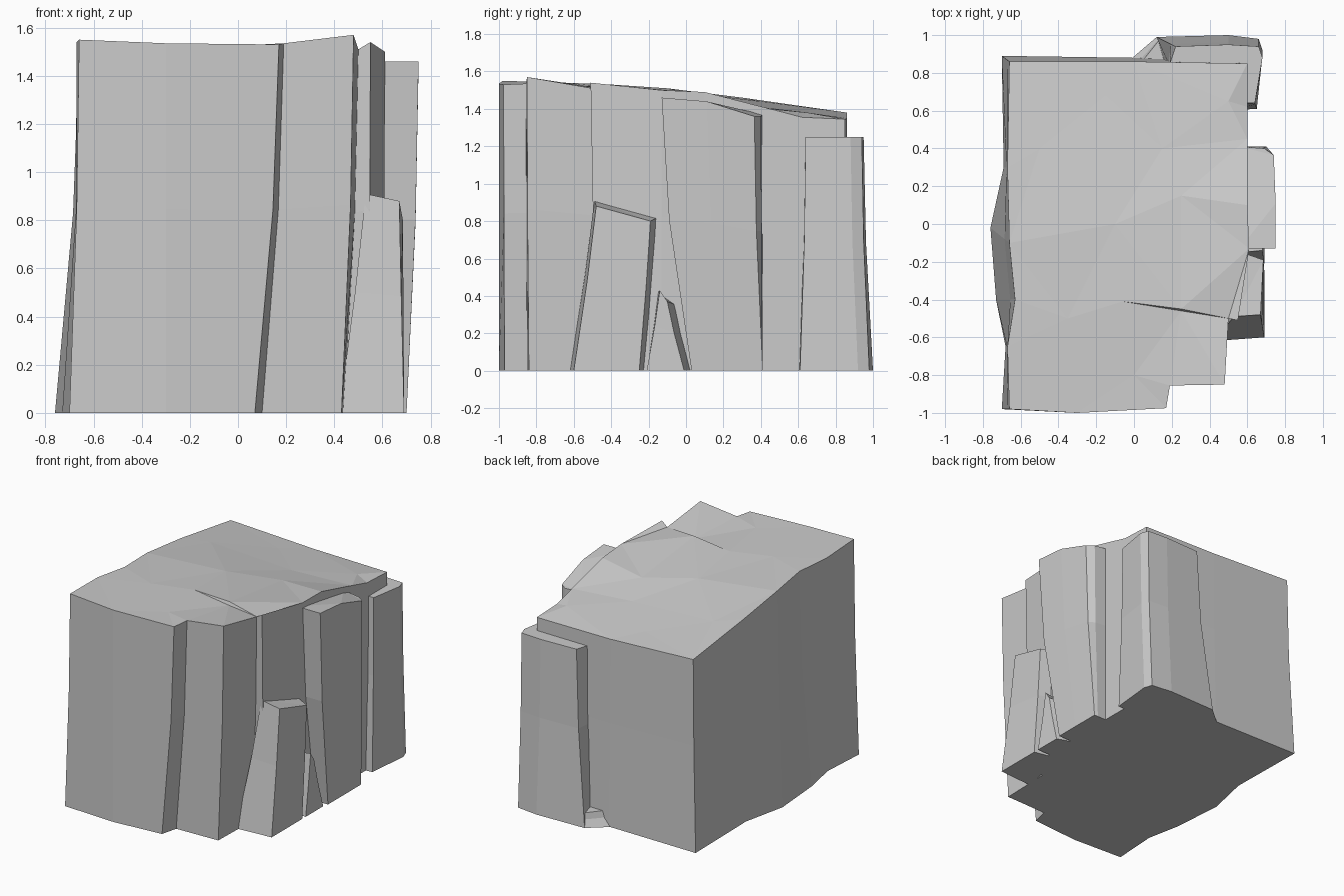
import bpy, bmesh
from mathutils import Vector
from mathutils.geometry import delaunay_2d_cdt


def rock(name, pairs, inner=(), mid_z=0.55, mid_pull=0.75):
    """Faceted column. pairs = (bottom x, y, top x, y, z); inner = extra top points."""
    bm = bmesh.new()
    base = [Vector((p[0], p[1], 0)) for p in pairs]
    crown = [Vector(p[2:]) for p in pairs]
    waist = []
    for b, t in zip(base, crown):
        m = b.lerp(t, mid_pull)
        m.z = t.z * mid_z
        waist.append(m)
    rings = [[bm.verts.new(p) for p in ring] for ring in (base, waist, crown)]
    n = len(pairs)
    for lo, hi in zip(rings, rings[1:]):
        for i in range(n):
            j = (i + 1) % n
            bm.faces.new((lo[i], lo[j], hi[j], hi[i]))
    bm.faces.new(rings[0][::-1])
    # uneven top surface
    top = rings[2] + [bm.verts.new(p) for p in inner]
    flat = [v.co.to_2d() for v in top]
    edges = [(i, (i + 1) % n) for i in range(n)]
    _, _, tris, orig, _, _ = delaunay_2d_cdt(flat, edges, [], 1, 1e-5)
    for tri in tris:
        bm.faces.new([top[orig[i][0]] for i in tri])
    bmesh.ops.recalc_face_normals(bm, faces=bm.faces)
    mesh = bpy.data.meshes.new(name)
    bm.to_mesh(mesh)
    bm.free()
    obj = bpy.data.objects.new(name, mesh)
    bpy.context.collection.objects.link(obj)
    return obj


# main cliff block with stepped front right corner
rock("cliff_body", [
    (-.70, -.98, -.66, -.98, 1.55), (-.30, -1.0, -.30, -1.0, 1.535),
    (.07, -.97, .17, -.975, 1.53), (.10, -.85, .19, -.855, 1.535),
    (.43, -.84, .48, -.85, 1.57), (.44, -.46, .50, -.50, 1.51),
    (.54, -.46, .55, -.51, 1.54), (.60, -.13, .61, -.13, 1.50),
    (.60, .10, .60, .10, 1.49), (.60, .45, .60, .45, 1.40),
    (.60, .62, .60, .62, 1.355),
    (.60, .86, .60, .85, 1.345), (.0, .88, .0, .86, 1.35),
    (-.70, .89, -.66, .86, 1.38), (-.69, .30, -.67, .30, 1.46),
    (-.76, -.02, -.66, -.10, 1.51), (-.73, -.40, -.63, -.40, 1.53),
    (-.68, -.65, -.67, -.65, 1.54)],
    inner=[(-.06, -.41, 1.52), (.25, -.46, 1.51), (.25, -.45, 1.532),
           (-.10, 0, 1.49), (.25, .15, 1.46), (.15, .40, 1.41),
           (-.15, .68, 1.38), (-.50, .40, 1.44), (.0, -.80, 1.525),
           (-.35, -.50, 1.525), (.50, .65, 1.38)])

# tall column on the right side
rock("side_column", [
    (.55, .03, .56, -.13, 1.46), (.70, .03, .75, -.13, 1.46),
    (.70, .20, .75, .11, 1.44), (.70, .41, .74, .365, 1.36),
    (.67, .41, .69, .40, 1.36), (.55, .41, .56, .41, 1.37)])

# back right corner column, slightly chamfered
rock("back_corner_column", [
    (.50, .60, .50, .64, 1.25), (.65, .61, .64, .64, 1.25),
    (.68, .92, .68, .88, 1.25), (.66, .98, .66, .94, 1.25),
    (.50, 1.0, .50, .95, 1.25), (.12, .99, .22, .94, 1.25),
    (.16, .85, .19, .85, 1.25), (.50, .80, .50, .80, 1.25)])

# little toe of rock at the foot of the corner column
rock("toe", [
    (.15, .99, .15, .97, .10), (.12, .99, .13, .97, .10),
    (-.02, .87, .05, .87, .10), (.18, .86, .18, .86, .10)])

# broken short column
rock("short_column", [
    (.42, -.62, .53, -.49, .91), (.69, -.60, .67, -.48, .88),
    (.69, -.25, .685, -.19, .80), (.50, -.21, .57, -.15, .82)],
    mid_pull=0.6)

# small pointed shard
rock("shard", [
    (.55, -.21, .57, -.15, .42), (.69, -.21, .68, -.14, .43),
    (.69, -.01, .68, -.10, .37), (.55, .04, .57, -.05, .35)],
    mid_pull=0.6)
